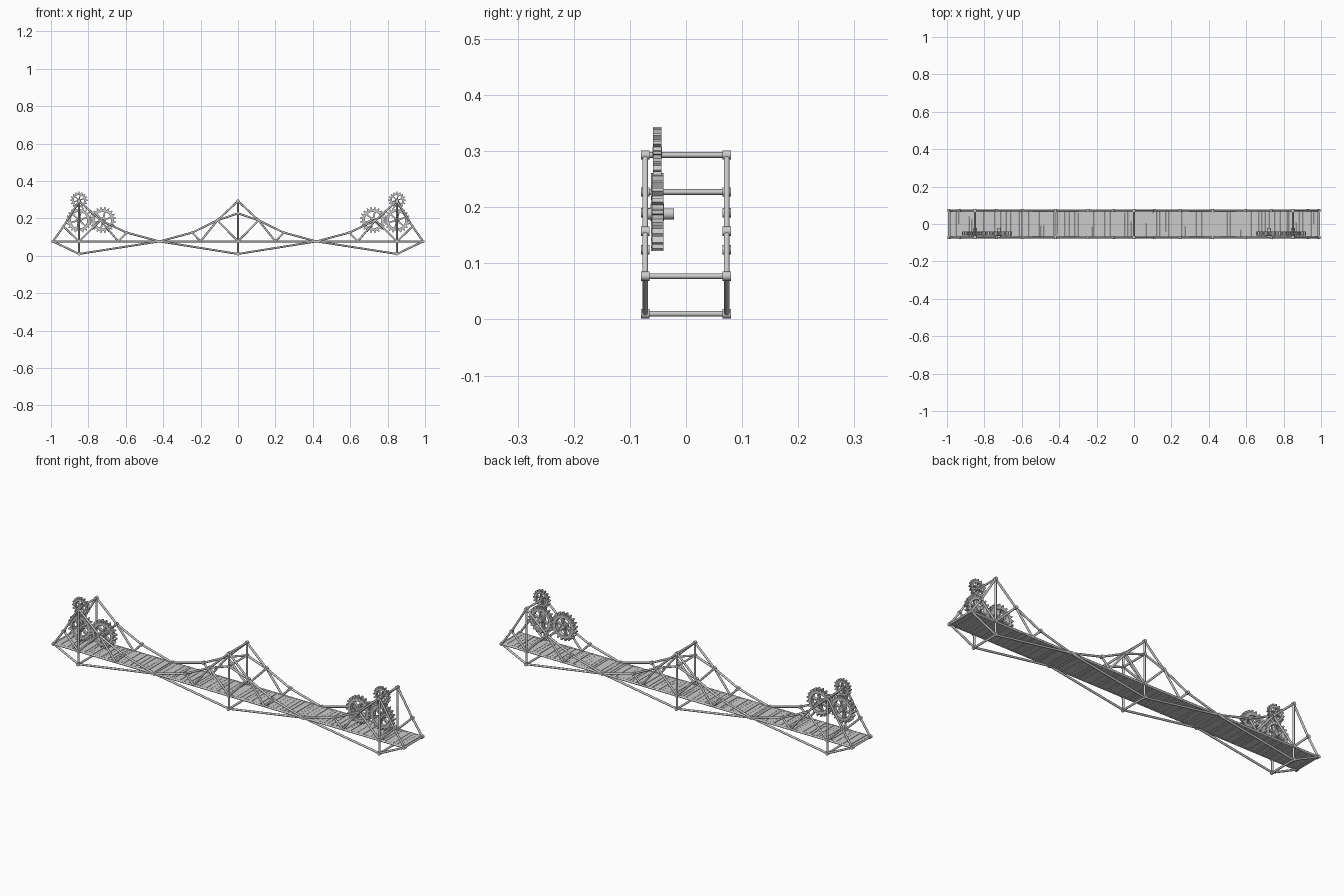
import bpy, bmesh, math, random
from mathutils import Vector, Matrix

if "Cube" in bpy.data.objects:
    bpy.data.objects.remove(bpy.data.objects["Cube"])

random.seed(4)
Y = 0.0725      # side frame offset
DECK = 0.077    # deck chord height


def finish(bm, name, smooth=False):
    bmesh.ops.recalc_face_normals(bm, faces=bm.faces)
    me = bpy.data.meshes.new(name)
    bm.to_mesh(me)
    bm.free()
    ob = bpy.data.objects.new(name, me)
    bpy.context.collection.objects.link(ob)
    if smooth:
        bpy.ops.object.select_all(action='DESELECT')
        bpy.context.view_layer.objects.active = ob
        ob.select_set(True)
        bpy.ops.object.shade_smooth_by_angle(angle=math.radians(50))
    return ob


def rod(bm, a, b, r, sides=10):
    a, b = Vector(a), Vector(b)
    d = b - a
    m = Matrix.Translation((a + b) / 2) @ d.to_track_quat('Z', 'Y').to_matrix().to_4x4()
    bmesh.ops.create_cone(bm, cap_ends=True, segments=sides, radius1=r, radius2=r,
                          depth=d.length, matrix=m)


def box(bm, c, s, rot=None):
    m = Matrix.Translation(c) @ (rot or Matrix()) @ Matrix.Diagonal((*s, 1))
    bmesh.ops.create_cube(bm, size=1, matrix=m)


# Truss members of one half (x, z); mirrored to the other half
waist = (0.42, DECK)
end = (0.99, DECK)
mid_top, mid_low, mid_hub, mid_deck = (0, .293), (0, .01), (0, .227), (0, DECK)
tow_top, tow_low, tow_deck = (.85, .293), (.85, .01), (.85, DECK)
m1, m2 = (.11, .19), (.245, .124)
t1, t2 = (.735, .19), (.595, .124)
e1 = (.933, .157)
half = [
    (mid_top, m1), (m1, m2), (m2, waist), (mid_hub, m1), (mid_deck, m1),
    (m1, (.2, DECK)), (m2, (.2, DECK)), (mid_low, waist),
    (tow_top, t1), (t1, t2), (t2, waist), (tow_deck, t1),
    (t1, (.64, DECK)), (t2, (.64, DECK)), (tow_low, waist),
    (tow_top, e1), (e1, end), (e1, tow_deck), (tow_low, end),
    (tow_low, tow_top),
]
joints = [waist, end, tow_top, tow_low, tow_deck, m1, m2, t1, t2, e1]

# Side trusses
for side, name in ((-Y, "front_truss"), (Y, "back_truss")):
    bm = bmesh.new()
    for s in (-1, 1):
        for a, b in half:
            rod(bm, (s * a[0], side, a[1]), (s * b[0], side, b[1]), .0052)
    rod(bm, (-.99, side, DECK), (.99, side, DECK), .0052)
    rod(bm, (0, side, .01), (0, side, .293), .0052)
    finish(bm, name, True)

# Round joint pins at the truss nodes
bm = bmesh.new()
nodes = [(s * x, z) for x, z in joints for s in (-1, 1)]
nodes += [mid_top, mid_low, mid_hub, mid_deck]
for x, z in nodes:
    for y in (-Y, Y):
        rod(bm, (x, y - .0073, z), (x, y + .0073, z), .0083, 14)
finish(bm, "joint_pins", True)

# Cross beams joining the two trusses
bm = bmesh.new()
cross = [mid_top, mid_low, mid_hub]
cross += [(s * x, z) for x, z in (tow_top, tow_low, end, waist) for s in (-1, 1)]
for x, z in cross:
    rod(bm, (x, -Y, z), (x, Y, z), .005)
finish(bm, "cross_beams", True)

# Plank deck with uneven boards
bm = bmesh.new()
x = -.985
while x < .983:
    w = min(random.uniform(.012, .024), .987 - x)
    jz = random.uniform(-.001, .001)
    hw = Y + random.uniform(-.001, .003)
    box(bm, (x + w / 2, random.uniform(-.001, .001), DECK + jz), (w - .0012, hw * 2, .007),
        Matrix.Rotation(random.uniform(-.004, .004), 4, 'Z'))
    x += w
finish(bm, "deck_planks")


def gear(name, cx, cz, r_out, r_root, r_in, teeth, y0, y1, spokes, phase=0):
    bm = bmesh.new()
    # Toothed rim
    rings = []
    prof = [(-.30, r_root), (-.14, r_out), (.14, r_out), (.30, r_root)]
    for i in range(teeth):
        for off, r in prof:
            a = (i + off + phase) * math.tau / teeth
            c, s = math.cos(a), math.sin(a)
            rings.append([bm.verts.new((cx + q * c, y, cz + q * s))
                          for q, y in ((r, y0), (r, y1), (r_in, y1), (r_in, y0))])
    for p, q in zip(rings, rings[1:] + rings[:1]):
        for k in range(4):
            bm.faces.new((p[k], p[(k + 1) % 4], q[(k + 1) % 4], q[k]))
    # Spokes and hub
    ym, t = (y0 + y1) / 2, y1 - y0
    hub = r_in * .36
    for i in range(spokes):
        a = i * math.tau / spokes + .3
        L = r_in + .002
        box(bm, (cx + L / 2 * math.cos(a), ym, cz + L / 2 * math.sin(a)),
            (L, t * .7, r_in * .2), Matrix.Rotation(-a, 4, 'Y'))
    rod(bm, (cx, y0 - .001, cz), (cx, y1 + .001, cz), hub, 20)
    finish(bm, name)


# Gear trains on both end towers
for s, n in ((-1, "left"), (1, "right")):
    gear(n + "_top_gear", s * .85, .297, .046, .037, .028, 16, -.059, -.044, 6)
    gear(n + "_middle_gear", s * .85, .191, .069, .057, .044, 20, -.061, -.040, 6)
    gear(n + "_inner_gear", s * .722, .191, .070, .058, .044, 20, -.062, -.040, 6, .5)
    bm = bmesh.new()
    for gx in (.85, .722):
        rod(bm, (s * gx, -Y, .188), (s * gx, -.021, .188), .010, 16)
    finish(bm, n + "_gear_axles", True)
